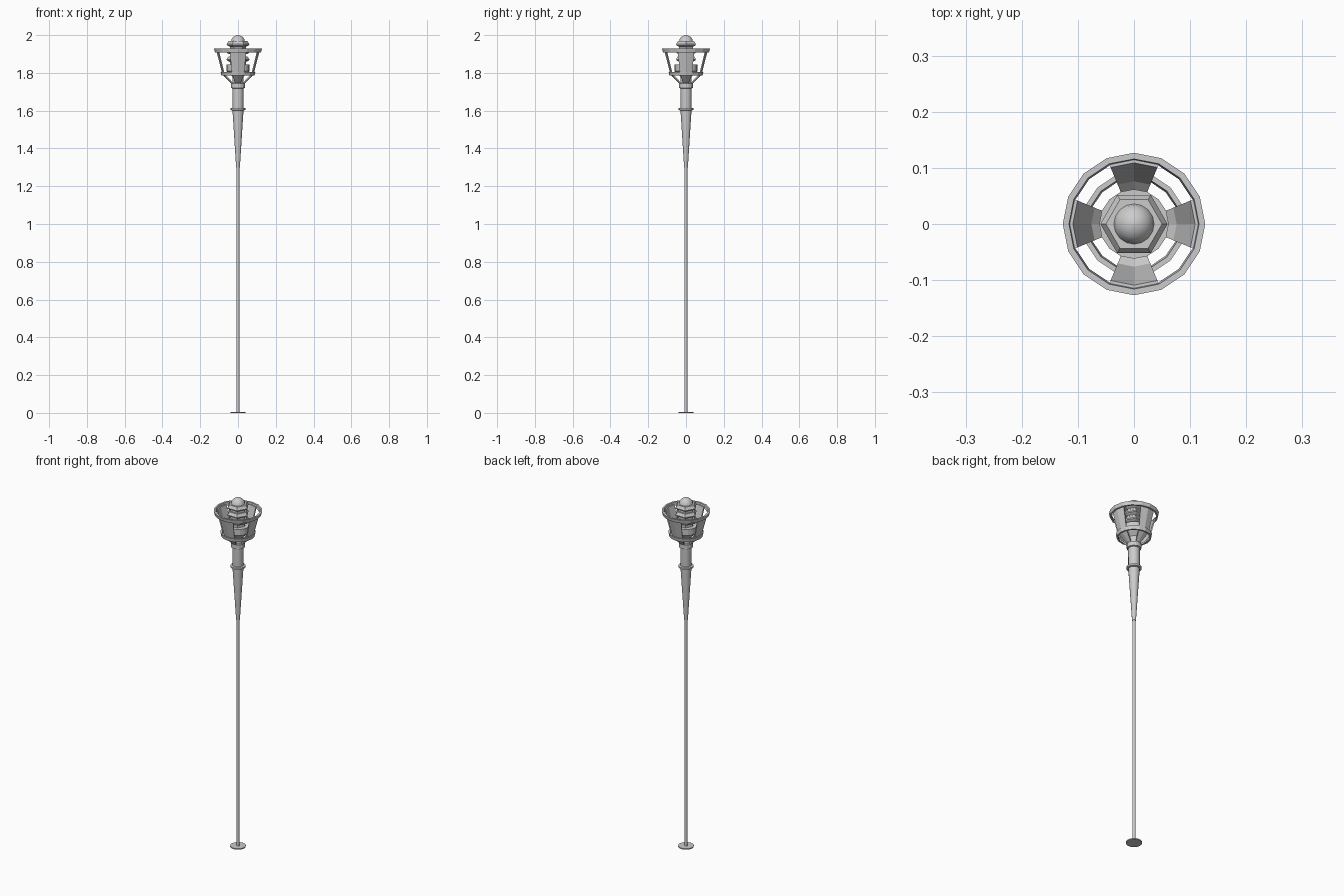
import bpy, bmesh, math

if "Cube" in bpy.data.objects:
    bpy.data.objects.remove(bpy.data.objects["Cube"])


def lathe(name, profile, sides, closed=False, start=0.0, smooth=False):
    """Revolve (radius, z) points; closed joins the profile into a ring, else ends are capped."""
    bm = bmesh.new()
    loops = []
    for r, z in profile:
        loops.append([bm.verts.new((r * math.cos(start + math.tau * i / sides),
                                    r * math.sin(start + math.tau * i / sides), z))
                      for i in range(sides)])
    pairs = list(zip(loops, loops[1:]))
    if closed:
        pairs.append((loops[-1], loops[0]))
    for a, b in pairs:
        for i in range(sides):
            j = (i + 1) % sides
            bm.faces.new((a[i], a[j], b[j], b[i]))
    if not closed:
        bm.faces.new(loops[0][::-1])
        bm.faces.new(loops[-1])
    return finish(name, bm, smooth)


def finish(name, bm, smooth=False):
    bmesh.ops.recalc_face_normals(bm, faces=bm.faces)
    mesh = bpy.data.meshes.new(name)
    bm.to_mesh(mesh)
    bm.free()
    obj = bpy.data.objects.new(name, mesh)
    bpy.context.collection.objects.link(obj)
    if smooth:
        bpy.context.view_layer.objects.active = obj
        obj.select_set(True)
        bpy.ops.object.shade_smooth_by_angle(angle=math.radians(35))
        obj.select_set(False)
    return obj


def cage_panel(name, centre):
    """Bent plate two ring segments wide, from collar to upper ring."""
    section = [(0.036, 1.745), (0.082, 1.79), (0.115, 1.918),
               (0.109, 1.918), (0.076, 1.794), (0.032, 1.752)]
    step = math.tau / 16
    bm = bmesh.new()
    loops = [[bm.verts.new((r * math.cos(centre + k * step),
                            r * math.sin(centre + k * step), z)) for r, z in section]
             for k in (-1, 0, 1)]
    n = len(section)
    for a, b in zip(loops, loops[1:]):
        for i in range(n):
            j = (i + 1) % n
            bm.faces.new((a[i], a[j], b[j], b[i]))
    # end caps, split into the lower and upper plate
    for loop in (loops[0], loops[2]):
        bm.faces.new((loop[0], loop[1], loop[4], loop[5]))
        bm.faces.new((loop[1], loop[2], loop[3], loop[4]))
    finish(name, bm)


# foot and pole
lathe("foot_disc", [(0.041, 0.0), (0.041, 0.006)], 16)
lathe("pole", [(0.008, 0.004), (0.008, 1.31)], 12, smooth=True)

# tapered handle with trim bands
lathe("tapered_handle", [(0.010, 1.30), (0.029, 1.60), (0.030, 1.73)], 16, smooth=True)
lathe("handle_band", [(0.029, 1.601), (0.039, 1.603), (0.039, 1.613), (0.029, 1.615)], 16)
lathe("collar", [(0.030, 1.718), (0.037, 1.72), (0.037, 1.745), (0.030, 1.747)], 16)

# cage rings
lathe("lower_ring", [(0.080, 1.785), (0.088, 1.785), (0.092, 1.805), (0.083, 1.805)], 16, closed=True)
lathe("upper_ring", [(0.113, 1.908), (0.122, 1.908), (0.127, 1.928), (0.116, 1.928)], 16, closed=True)

# four panels facing the axes
for i, side in enumerate(("right", "back", "left", "front")):
    cage_panel("cage_panel_" + side, i * math.pi / 2)

# burner cup and lamp core
lathe("burner_stem", [(0.030, 1.74), (0.030, 1.80)], 16)
lathe("burner_cup", [(0.030, 1.78), (0.062, 1.81), (0.062, 1.845)], 16)
lathe("lamp_core", [(0.042, 1.84), (0.042, 1.965)], 6)

# hexagonal louvres
for i, z in enumerate((1.858, 1.898, 1.938)):
    lathe("louvre_%d" % (i + 1), [(0.042, z), (0.059, z + 0.008), (0.060, z + 0.014),
                                  (0.050, z + 0.030)], 6)

# domed cap
dome = [(0.037 * math.cos(t), 1.963 + 0.037 * math.sin(t))
        for t in (0, math.radians(25), math.radians(50), math.radians(72), math.radians(89))]
lathe("domed_cap", dome, 16, smooth=True)
